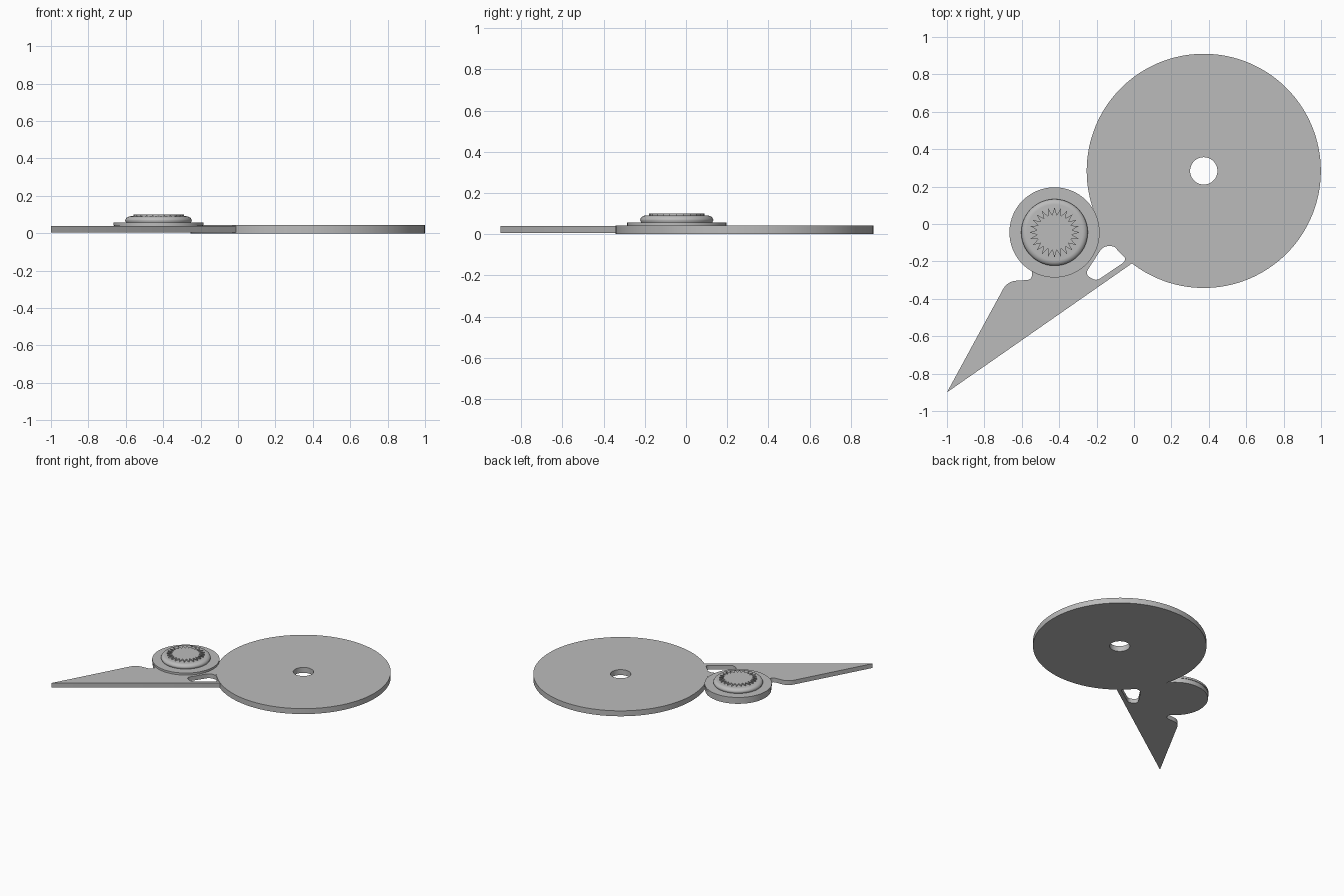
import bpy
import bmesh
from math import cos, sin, pi, radians
from mathutils import Vector

cube = bpy.data.objects.get("Cube")
if cube:
    bpy.data.objects.remove(cube, do_unlink=True)

grey = bpy.data.materials.new("plain grey")
grey.use_nodes = True
grey.diffuse_color = (0.5, 0.5, 0.5, 1)
shader = next(n for n in grey.node_tree.nodes if n.type == "BSDF_PRINCIPLED")
shader.inputs["Base Color"].default_value = grey.diffuse_color

KNOB = (-0.425, -0.045)


def finish(obj, smooth=True):
    obj.data.materials.append(grey)
    bpy.ops.object.select_all(action="DESELECT")
    obj.select_set(True)
    bpy.context.view_layer.objects.active = obj
    if smooth:
        bpy.ops.object.shade_smooth_by_angle(angle=radians(35))
    return obj


def lathe(name, profile, centre, segments=128, closed=False):
    """Spin an (r, z) profile about a vertical axis."""
    bm = bmesh.new()
    verts = [bm.verts.new((r, 0, z)) for r, z in profile]
    pairs = list(zip(verts, verts[1:]))
    if closed:
        pairs.append((verts[-1], verts[0]))
    edges = [bm.edges.new(p) for p in pairs]
    bmesh.ops.spin(bm, geom=verts + edges, axis=(0, 0, 1), cent=(0, 0, 0),
                   angle=2 * pi, steps=segments, use_merge=False)
    bmesh.ops.remove_doubles(bm, verts=bm.verts, dist=0.0001)
    bmesh.ops.recalc_face_normals(bm, faces=bm.faces)
    mesh = bpy.data.meshes.new(name)
    bm.to_mesh(mesh)
    bm.free()
    obj = bpy.data.objects.new(name, mesh)
    bpy.context.collection.objects.link(obj)
    obj.location = (*centre, 0)
    return finish(obj)


def fillet(corners, steps=8):
    """Round each (x, y, cut) corner, cut being the length trimmed per side."""
    out = []
    for i, (x, y, cut) in enumerate(corners):
        p = Vector((x, y))
        if not cut:
            out.append(p)
            continue
        before = Vector(corners[i - 1][:2]) - p
        after = Vector(corners[(i + 1) % len(corners)][:2]) - p
        a, b = p + before.normalized() * cut, p + after.normalized() * cut
        for k in range(steps + 1):
            t = k / steps
            out.append(a * (1 - t) ** 2 + p * 2 * t * (1 - t) + b * t * t)
    return out


def plate(name, outlines, low, high, smooth=True):
    """Extrude filled outlines; inner outlines become holes."""
    curve = bpy.data.curves.new(name, "CURVE")
    curve.dimensions = "2D"
    curve.fill_mode = "BOTH"
    curve.extrude = (high - low) / 2
    for pts in outlines:
        spline = curve.splines.new("POLY")
        spline.points.add(len(pts) - 1)
        for sp, p in zip(spline.points, pts):
            sp.co = (p[0], p[1], 0, 1)
        spline.use_cyclic_u = True
    obj = bpy.data.objects.new(name, curve)
    bpy.context.collection.objects.link(obj)
    obj.location.z = (low + high) / 2
    bpy.ops.object.select_all(action="DESELECT")
    obj.select_set(True)
    bpy.context.view_layer.objects.active = obj
    bpy.ops.object.convert(target="MESH")
    return finish(bpy.context.object, smooth)


# Large disc with its centre hole
lathe("large_disc", [(0.073, 0), (0.626, 0), (0.626, 0.043), (0.073, 0.043)],
      (0.373, 0.284), closed=True)

# Pointed arm with the rounded slot beside the disc
arm = [(-1, -0.9, 0), (-0.01, -0.21, 0), (0.05, -0.12, 0), (-0.15, 0.05, 0),
       (-0.3, 0.05, 0), (-0.5, -0.15, 0), (-0.545, -0.23, 0),
       (-0.545, -0.298, 0.03), (-0.677, -0.306, 0.05)]
slot = [(-0.203, -0.306, 0.028), (-0.035, -0.192, 0.035),
        (-0.1, -0.118, 0.03), (-0.165, -0.118, 0.03),
        (-0.262, -0.268, 0.03)]
plate("pointed_arm", [fillet(arm), fillet(slot)], 0.005, 0.039)

# Knob base, and the rounded cap sitting on it
lathe("knob_base", [(0, 0.005), (0.237, 0.005), (0.237, 0.041), (0.241, 0.041),
                    (0.241, 0.057), (0, 0.057)], KNOB)
rim = [(0.148 + 0.03 * cos(a), 0.067 + 0.024 * sin(a))
       for a in (k * pi / 16 for k in range(9))]
lathe("knob_cap", [(0, 0.055), (0.172, 0.055)] + rim + [(0, 0.091)], KNOB)

# Raised toothed star on the cap
TEETH = 24
star = []
for k in range(TEETH * 2):
    r = 0.094 if k % 2 else 0.135
    a = pi * k / TEETH + pi / 2
    star.append((KNOB[0] + r * cos(a), KNOB[1] + r * sin(a)))
plate("toothed_star", [star], 0.088, 0.1, smooth=False)
